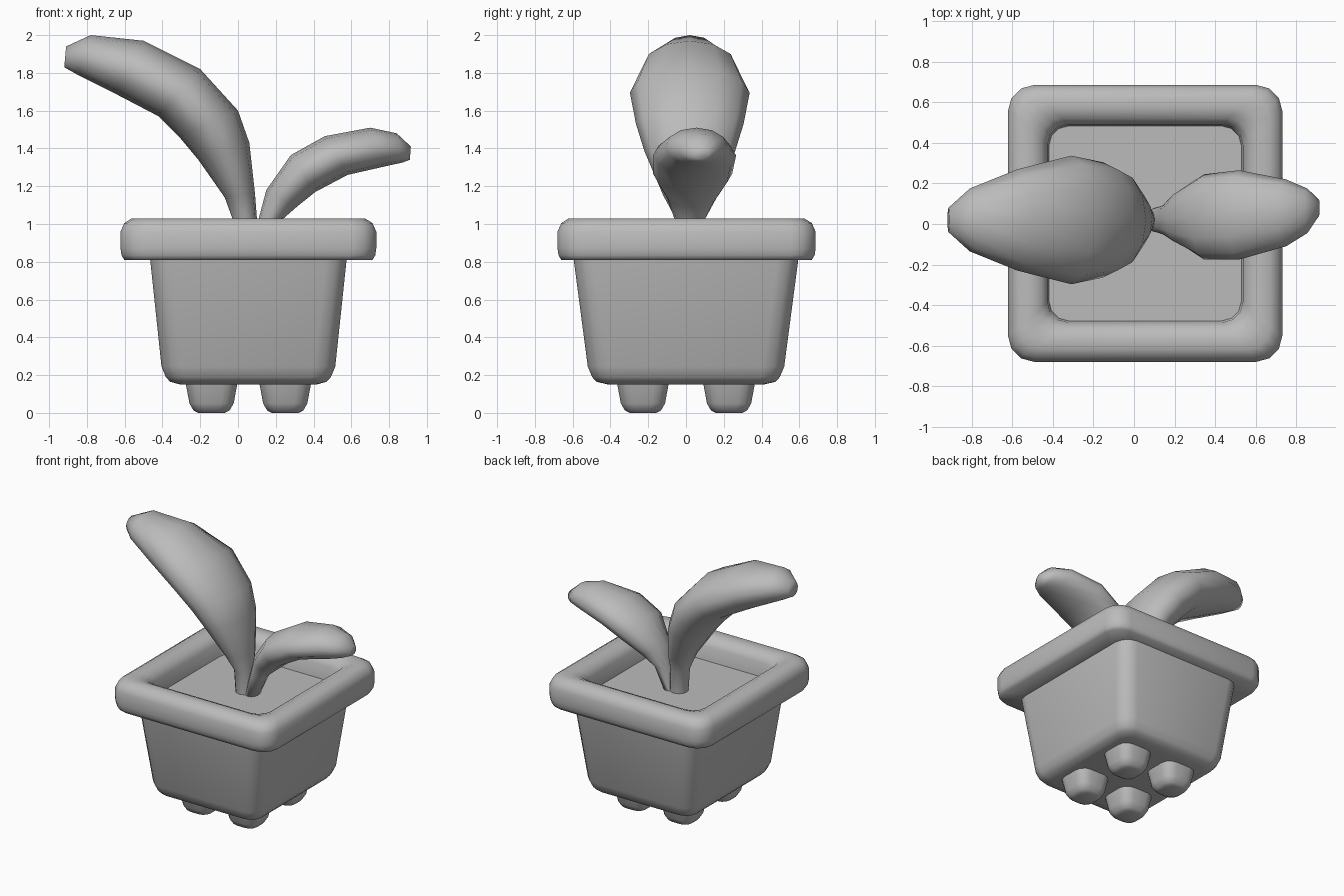
import bpy, bmesh, math
from mathutils import Vector

cube = bpy.data.objects.get("Cube")
if cube:
    bpy.data.objects.remove(cube, do_unlink=True)

CLAY = (0.5, 0.5, 0.5, 1)
clay = bpy.data.materials.new("clay_grey")
clay.use_nodes = True
clay.diffuse_color = CLAY
clay.node_tree.nodes["Principled BSDF"].inputs["Base Color"].default_value = CLAY
CX = 0.055  # pot centre along x


def loft(name, rings, closed=False, angle=65):
    """Skin a list of equal-length rings; cap the ends unless closed."""
    bm = bmesh.new()
    loops = [[bm.verts.new(p) for p in ring] for ring in rings]
    n = len(loops[0])
    pairs = list(zip(loops, loops[1:]))
    if closed:
        pairs.append((loops[-1], loops[0]))
    for a, b in pairs:
        for i in range(n):
            j = (i + 1) % n
            bm.faces.new((a[i], a[j], b[j], b[i]))
    if not closed:
        bm.faces.new(loops[0])
        bm.faces.new(loops[-1])
    bmesh.ops.recalc_face_normals(bm, faces=bm.faces)
    mesh = bpy.data.meshes.new(name)
    bm.to_mesh(mesh)
    bm.free()
    mesh.shade_smooth()
    mesh.set_sharp_from_angle(angle=math.radians(angle))
    mesh.materials.append(clay)
    obj = bpy.data.objects.new(name, mesh)
    bpy.context.collection.objects.link(obj)
    return obj


def rounded_rect(x, y, z, hx, hy, r, steps=3):
    """Rectangle ring with rounded corners."""
    pts = []
    for k, (sx, sy) in enumerate(((1, 1), (-1, 1), (-1, -1), (1, -1))):
        for i in range(steps + 1):
            a = math.pi / 2 * (k + i / steps)
            pts.append(Vector((x + sx * (hx - r) + r * math.cos(a),
                               y + sy * (hy - r) + r * math.sin(a), z)))
    return pts


# Tapered pot body: z, half width, half depth, corner radius
body = [(0.15, 0.36, 0.41, 0.06), (0.165, 0.415, 0.475, 0.09),
        (0.19, 0.437, 0.497, 0.10), (0.245, 0.46, 0.52, 0.11),
        (0.83, 0.522, 0.597, 0.11)]
loft("pot_body", [rounded_rect(CX, 0, z, a, b, r) for z, a, b, r in body])

# Soft square rim: inset from the outer edge, z, corner radius
rim = [(0.02, 0.81, 0.12), (0.005, 0.835, 0.13), (0, 0.87, 0.13), (0, 0.96, 0.13),
       (0.02, 1.005, 0.12), (0.06, 1.03, 0.11), (0.12, 1.03, 0.10),
       (0.165, 1.01, 0.10), (0.195, 0.965, 0.10), (0.205, 0.81, 0.10)]
loft("pot_rim", [rounded_rect(CX, 0.003, z, 0.677 - d, 0.683 - d, r)
                 for d, z, r in rim], closed=True)

# Soil filling the pot
loft("soil", [rounded_rect(CX, 0.003, z, 0.49, 0.495, 0.1) for z in (0.82, 0.86)])

# Four stubby feet: z, half size, corner radius
foot = [(0, 0.07, 0.05), (0.012, 0.095, 0.06), (0.05, 0.117, 0.07), (0.2, 0.145, 0.08)]
for side, sx in (("right", -1), ("left", 1)):
    for end, sy in (("front", -1), ("back", 1)):
        loft(f"foot_{end}_{side}",
             [rounded_rect(CX + sx * 0.195, sy * 0.228, z, h, h, r) for z, h, r in foot])


def leaf(name, sections, sides=12):
    """Loft elliptical sections: upper point, lower point, half width, y centre."""
    rings = []
    for ux, uz, lx, lz, w, y in sections:
        mid = Vector(((ux + lx) / 2, y, (uz + lz) / 2))
        up = Vector((ux - lx, 0, uz - lz)) / 2
        side = Vector((0, w, 0))
        rings.append([mid + up * math.cos(t) + side * math.sin(t)
                      for t in (math.tau * i / sides for i in range(sides))])
    loft(name, rings, angle=80)


leaf("large_leaf", [
    (0.11, 0.84, -0.02, 0.84, 0.065, 0.02),
    (0.10, 1.03, -0.03, 1.03, 0.075, 0.02),
    (0.09, 1.16, -0.07, 1.14, 0.14, 0.02),
    (0.06, 1.43, -0.21, 1.34, 0.24, 0.02),
    (0.00, 1.60, -0.31, 1.46, 0.285, 0.02),
    (-0.20, 1.82, -0.42, 1.57, 0.317, 0.02),
    (-0.50, 1.97, -0.65, 1.69, 0.25, 0.02),
    (-0.78, 2.00, -0.84, 1.785, 0.155, 0.02),
    (-0.91, 1.94, -0.92, 1.83, 0.06, 0.02)])

leaf("small_leaf", [
    (0.06, 0.84, 0.15, 0.84, 0.06, 0.02),
    (0.11, 1.03, 0.23, 1.02, 0.08, 0.02),
    (0.15, 1.18, 0.31, 1.09, 0.13, 0.03),
    (0.28, 1.365, 0.41, 1.17, 0.21, 0.035),
    (0.46, 1.465, 0.58, 1.26, 0.22, 0.045),
    (0.70, 1.51, 0.80, 1.31, 0.165, 0.055),
    (0.84, 1.48, 0.87, 1.325, 0.11, 0.065),
    (0.915, 1.41, 0.91, 1.34, 0.04, 0.08)])
